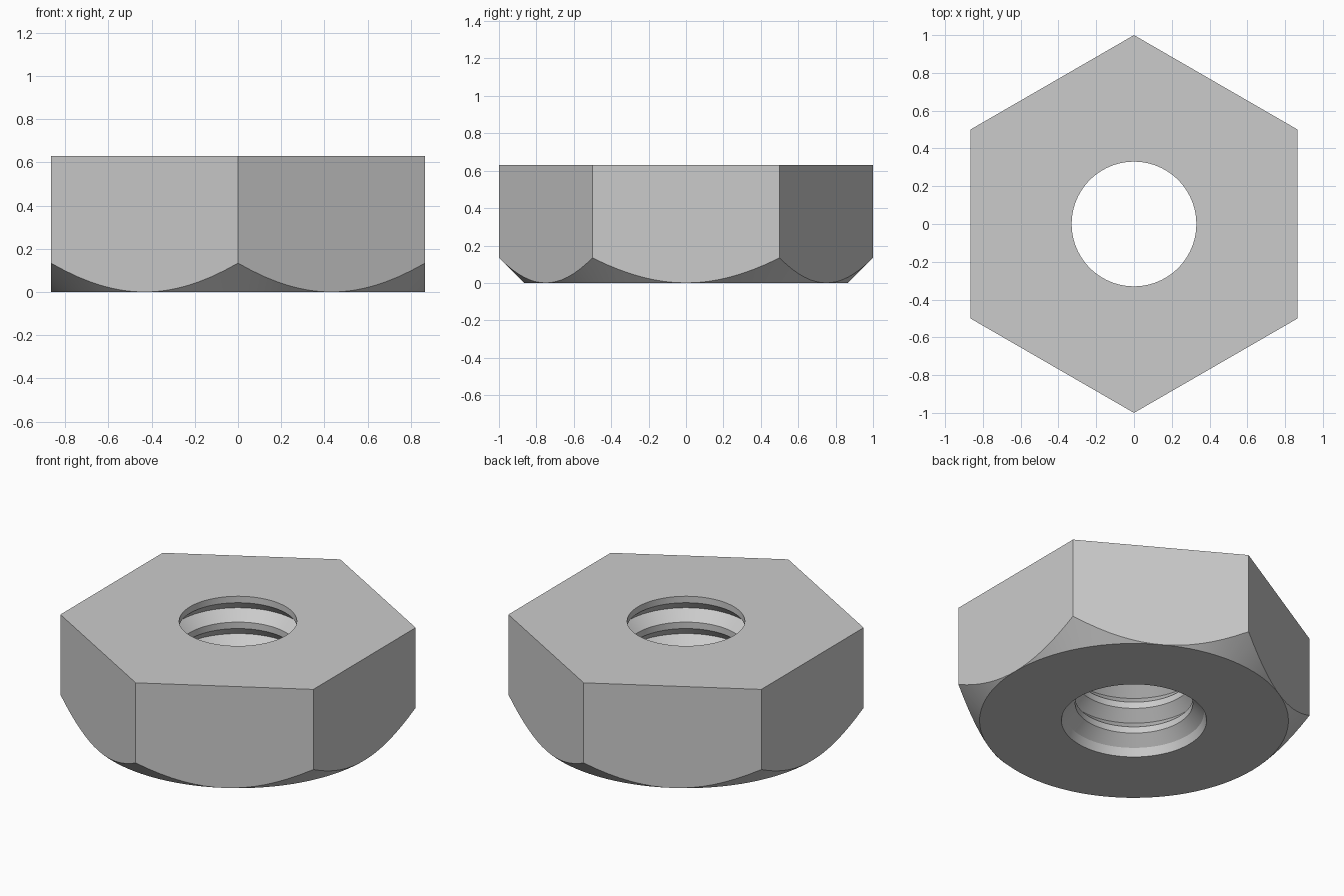
import bpy, bmesh, math

if "Cube" in bpy.data.objects:
    bpy.data.objects.remove(bpy.data.objects["Cube"])

HEIGHT = 0.63
FLAT = math.sqrt(3) / 2      # centre to flat side
CREST, ROOT = 0.33, 0.392    # thread radii
PITCH, RISE, LAND = 0.16, 0.06, 0.04
SEGS = 96                    # multiple of 12, so the corners are exact

# Ring-shaped thread profile, from the top rim down to the wider bottom mouth
thread = [(CREST, HEIGHT)]
for i in range(4):
    z = HEIGHT - i * PITCH - LAND
    thread += [(CREST, z), (ROOT, z - RISE)]
    if i < 3:
        thread.append((CREST, z - 2 * RISE))
thread.append((0.407, 0.0))


def section(angle):
    """Closed cross-section of the nut at one angle."""
    off = (angle + math.pi / 6) % (math.pi / 3) - math.pi / 6
    side = FLAT / math.cos(off)
    # 45 degree conical chamfer rises towards the hexagon corners
    return thread + [(FLAT, 0.0), (side, side - FLAT), (side, HEIGHT)]


# Nut body: sections swept round the axis
bm = bmesh.new()
rings = []
for s in range(SEGS):
    a = 2 * math.pi * s / SEGS
    rings.append([bm.verts.new((r * math.cos(a), r * math.sin(a), z))
                  for r, z in section(a)])
for s in range(SEGS):
    p, q = rings[s], rings[(s + 1) % SEGS]
    for k in range(len(p)):
        n = (k + 1) % len(p)
        bm.faces.new((p[k], q[k], q[n], p[n]))
bmesh.ops.remove_doubles(bm, verts=bm.verts, dist=1e-5)
bmesh.ops.recalc_face_normals(bm, faces=bm.faces)

mesh = bpy.data.meshes.new("hex_nut")
bm.to_mesh(mesh)
bm.free()
nut = bpy.data.objects.new("hex_nut", mesh)
bpy.context.collection.objects.link(nut)

# Plain grey metal
metal = bpy.data.materials.new("grey_metal")
metal.diffuse_color = (0.6, 0.6, 0.6, 1.0)
metal.use_nodes = True
metal.node_tree.nodes["Principled BSDF"].inputs["Base Color"].default_value = metal.diffuse_color
mesh.materials.append(metal)

bpy.context.view_layer.objects.active = nut
nut.select_set(True)
bpy.ops.object.shade_smooth_by_angle(angle=math.radians(20))
